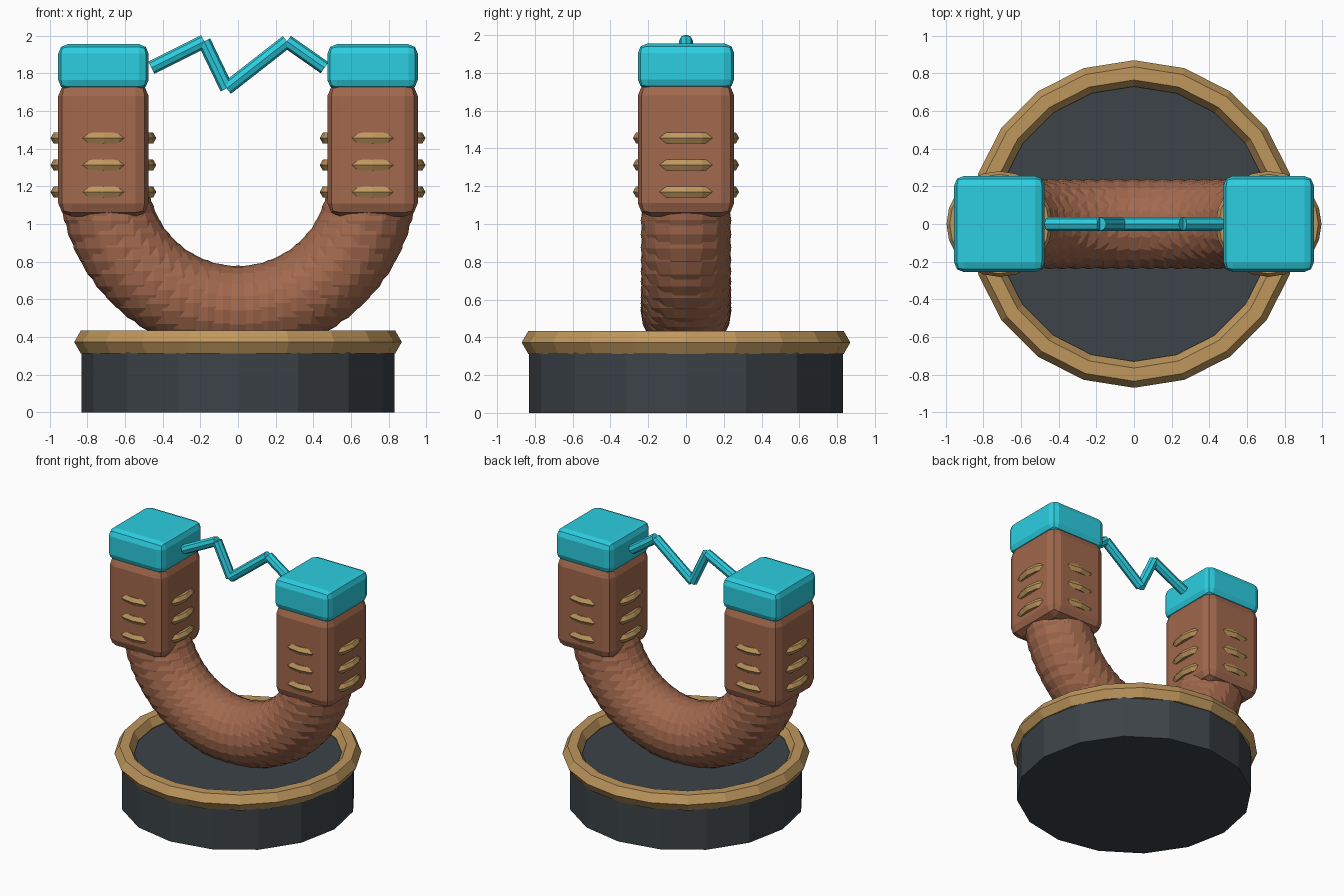
import bpy, bmesh, math
from mathutils import Matrix, Vector

if "Cube" in bpy.data.objects:
    bpy.data.objects.remove(bpy.data.objects["Cube"])


def material(name, rgb):
    m = bpy.data.materials.new(name)
    m.diffuse_color = (*rgb, 1)
    m.use_nodes = True
    m.node_tree.nodes["Principled BSDF"].inputs["Base Color"].default_value = m.diffuse_color
    return m


DARK = material("dark_metal", (0.045, 0.056, 0.064))
GOLD = material("brass", (0.52, 0.31, 0.11))
COPPER = material("copper", (0.36, 0.14, 0.075))
CYAN = material("cyan_glow", (0.025, 0.62, 0.75))


def finish(name, bm, mat):
    bmesh.ops.recalc_face_normals(bm, faces=bm.faces[:])
    me = bpy.data.meshes.new(name)
    bm.to_mesh(me)
    bm.free()
    me.materials.append(mat)
    ob = bpy.data.objects.new(name, me)
    bpy.context.collection.objects.link(ob)
    return ob


def rod(name, a, b, radius, sides, mat):
    a, b = Vector(a), Vector(b)
    d = b - a
    bm = bmesh.new()
    turn = d.to_track_quat('Z', 'Y').to_matrix().to_4x4()
    bmesh.ops.create_cone(bm, cap_ends=True, segments=sides, radius1=radius,
                          radius2=radius, depth=d.length,
                          matrix=Matrix.Translation((a + b) / 2) @ turn)
    return finish(name, bm, mat)


def ring(name, center, major, minor, segments, mat):
    bpy.ops.mesh.primitive_torus_add(location=center, major_radius=major,
                                     minor_radius=minor, major_segments=segments,
                                     minor_segments=6)
    ob = bpy.context.object
    ob.name = name
    ob.data.materials.append(mat)
    return ob


def bevelled_box(name, lo, hi, bevel, mat):
    lo, hi = Vector(lo), Vector(hi)
    bm = bmesh.new()
    bmesh.ops.create_cube(bm, size=1, matrix=Matrix.Translation((lo + hi) / 2)
                          @ Matrix.Diagonal((*(hi - lo), 1)))
    bmesh.ops.bevel(bm, geom=bm.edges[:], offset=bevel, segments=2,
                    profile=0.5, affect='EDGES')
    return finish(name, bm, mat)


# Round base with a brass rim
rod("base", (0, 0, 0), (0, 0, 0.36), 0.83, 16, DARK)
ring("base_rim", (0, 0, 0.373), 0.80, 0.07, 20, GOLD)

# Curved bend: overlapping low-poly balls along a half circle
bm = bmesh.new()
COUNT = 28
for i in range(COUNT + 1):
    t = math.pi * i / COUNT
    spot = (-0.715 * math.cos(t), 0, 1.255 - 0.715 * math.sin(t))
    bmesh.ops.create_uvsphere(bm, u_segments=16, v_segments=10, radius=0.24,
                              matrix=Matrix.Translation(spot))
finish("curved_bend", bm, COPPER)

# Two arms with winding rings and glowing tips
for side, x in (("left", -0.715), ("right", 0.715)):
    bevelled_box(side + "_arm", (x - 0.24, -0.255, 1.04),
                 (x + 0.24, 0.255, 1.75), 0.07, COPPER)
    bevelled_box(side + "_tip", (x - 0.24, -0.255, 1.715),
                 (x + 0.24, 0.255, 1.955), 0.05, CYAN)
    for k, z in enumerate((1.17, 1.313, 1.456)):
        ring(f"{side}_winding_{k + 1}", (x, 0, z), 0.247, 0.034, 20, GOLD)

# Zigzag spark between the tips
points = [(-0.46, 1.83), (-0.18, 1.97), (-0.06, 1.72), (0.26, 1.97), (0.46, 1.83)]
for k, (p, q) in enumerate(zip(points, points[1:])):
    rod(f"spark_{k + 1}", (p[0], 0, p[1]), (q[0], 0, q[1]), 0.036, 8, CYAN)
